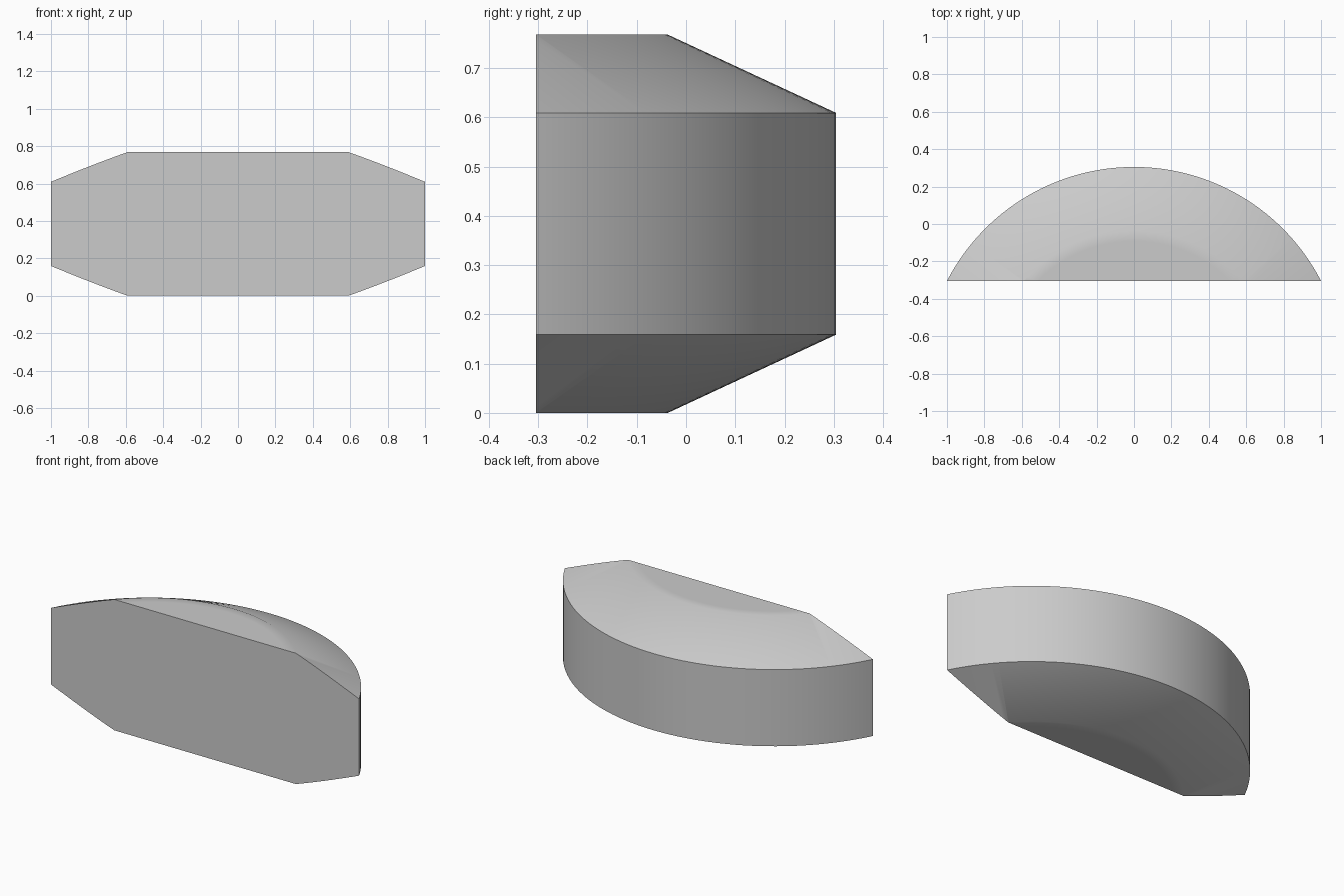
import bpy
import bmesh
import math
from mathutils import Vector

cube = bpy.data.objects.get("Cube")
if cube:
    bpy.data.objects.remove(cube, do_unlink=True)

FRONT = -0.305                        # plane of the flat front
AXIS = Vector((0, -0.82, 0))          # axis of the round back
RIM, FLAT, INNER = 1.125, 0.783, 0.73  # radii of wall, flat top and its inner ring
HEIGHT, BEVEL = 0.768, 0.159

# Grey material
grey = bpy.data.materials.new("plain grey")
grey.use_nodes = True
colour = (0.6, 0.6, 0.6, 1)
grey.diffuse_color = colour
grey.node_tree.nodes["Principled BSDF"].inputs["Base Color"].default_value = colour

# Half profile of the chamfered disc, mirrored top to bottom
lower = [(0.5, 0), (INNER, 0), (FLAT, 0), (RIM, BEVEL)]
profile = lower + [(r, HEIGHT - z) for r, z in reversed(lower)]

# Sweep the profile around the axis
bm = bmesh.new()
verts = [bm.verts.new(AXIS + Vector((r, 0, z))) for r, z in profile]
edges = [bm.edges.new(pair) for pair in zip(verts, verts[1:])]
bmesh.ops.spin(bm, geom=verts + edges, cent=AXIS, axis=(0, 0, 1),
               angle=math.pi, steps=96)

# Slice off the front and close it with one flat face
geom = bm.verts[:] + bm.edges[:] + bm.faces[:]
bmesh.ops.bisect_plane(bm, geom=geom, plane_co=(0, FRONT, 0),
                       plane_no=(0, 1, 0), clear_inner=True)
bmesh.ops.remove_doubles(bm, verts=bm.verts[:], dist=1e-5)
rim = [e for e in bm.edges if e.is_boundary]
bmesh.ops.holes_fill(bm, edges=rim, sides=0)
bmesh.ops.recalc_face_normals(bm, faces=bm.faces[:])

mesh = bpy.data.meshes.new("chamfered_segment")
bm.to_mesh(mesh)
bm.free()
mesh.materials.append(grey)
segment = bpy.data.objects.new("chamfered_segment", mesh)
bpy.context.collection.objects.link(segment)

# Smooth curves, crisp outer edges
bpy.ops.object.select_all(action="DESELECT")
segment.select_set(True)
bpy.context.view_layer.objects.active = segment
bpy.ops.object.shade_smooth_by_angle(angle=math.radians(30))
